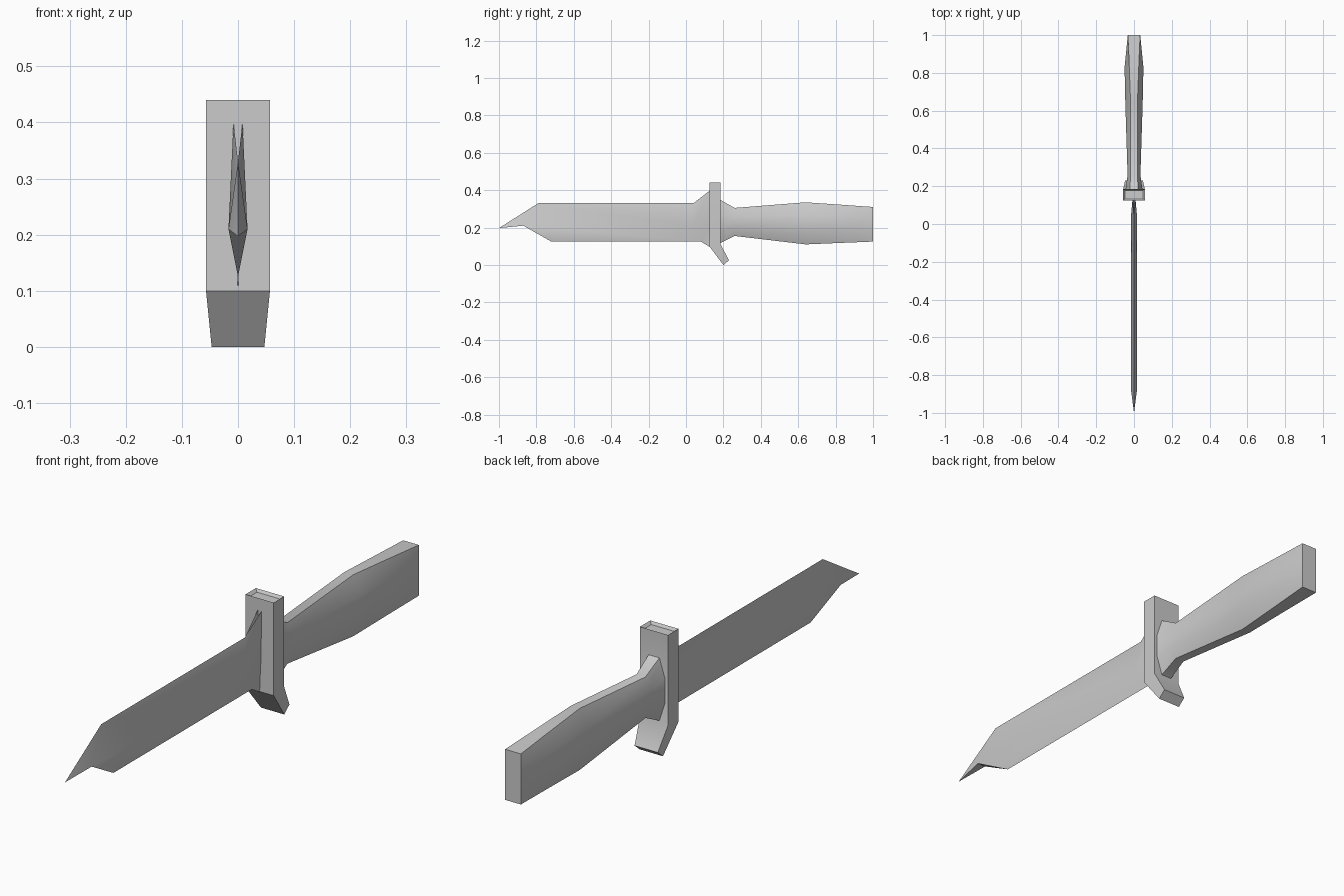
import bpy, bmesh, math

if "Cube" in bpy.data.objects:
    bpy.data.objects.remove(bpy.data.objects["Cube"])

steel = bpy.data.materials.new("grey_steel")
steel.diffuse_color = (0.6, 0.6, 0.6, 1)
steel.use_nodes = True
steel.node_tree.nodes["Principled BSDF"].inputs["Base Color"].default_value = steel.diffuse_color


def build(name, verts, faces, angle=35):
    """Make one mesh part with outward normals and edge-aware smooth shading."""
    mesh = bpy.data.meshes.new(name)
    mesh.from_pydata(verts, [], faces)
    bm = bmesh.new()
    bm.from_mesh(mesh)
    bmesh.ops.recalc_face_normals(bm, faces=bm.faces)
    bm.to_mesh(mesh)
    bm.free()
    mesh.materials.append(steel)
    obj = bpy.data.objects.new(name, mesh)
    bpy.context.collection.objects.link(obj)
    bpy.ops.object.select_all(action='DESELECT')
    obj.select_set(True)
    bpy.context.view_layer.objects.active = obj
    bpy.ops.object.shade_smooth_by_angle(angle=math.radians(angle))
    return obj


def loft(name, rings, angle=35):
    """Skin a list of equal-length rings and cap both ends."""
    n = len(rings[0])
    verts = [v for r in rings for v in r]
    faces = [(k * n + i, k * n + (i + 1) % n, (k + 1) * n + (i + 1) % n, (k + 1) * n + i)
             for k in range(len(rings) - 1) for i in range(n)]
    last = (len(rings) - 1) * n
    faces += [tuple(range(n)), tuple(range(last, last + n))]
    return build(name, verts, faces, angle)


# Blade: diamond section, clipped point, and a forked flare at the guard
blade_verts = [
    (0, -1.0, 0.197),                                               # 0 tip
    (0, -0.79, 0.33), (0, 0.04, 0.33),                              # 1-2 spine
    (0.017, -0.87, 0.21), (0.017, 0.03, 0.21), (0.004, 0.13, 0.20),  # 3-5 right ridge
    (-0.017, -0.87, 0.21), (-0.017, 0.03, 0.21), (-0.004, 0.13, 0.20),  # 6-8 left ridge
    (0, -0.72, 0.125), (0, 0.08, 0.125), (0, 0.13, 0.095),          # 9-11 cutting edge
    (0.008, 0.13, 0.40), (-0.008, 0.13, 0.40), (0, 0.13, 0.32),     # 12-14 fork
]
blade_faces = [(0, 3, 6), (3, 9, 6), (2, 12, 14), (2, 14, 13),
               (12, 5, 11, 8, 13, 14)]
for a, b, c, fork in ((3, 4, 5, 12), (6, 7, 8, 13)):
    blade_faces += [(0, 1, a), (1, 2, b, a), (a, b, 10, 9),
                    (2, fork, b), (fork, c, b), (b, c, 10), (c, 11, 10)]
build("blade", blade_verts, blade_faces, 25)

# Guard: flat bar with a hooked lower end and a shallow recess on top
guard_rows = [(0.20, 0.23, 0.0, 0.025, 0.047), (0.125, 0.185, 0.10, 0.11, 0.057),
              (0.125, 0.185, 0.44, 0.44, 0.057), (0.132, 0.178, 0.43, 0.43, 0.048)]
loft("guard", [[(-w, y0, z0), (w, y0, z0), (w, y1, z1), (-w, y1, z1)]
               for y0, y1, z0, z1, w in guard_rows])

# Handle: eight-sided grip that swells and ends in a flat rectangular butt
grip = [  # y, bottom, top, half width at sides, half width at top and bottom
    (0.18, 0.115, 0.35, 0.045, 0.022), (0.26, 0.155, 0.305, 0.034, 0.018),
    (0.64, 0.11, 0.335, 0.046, 0.018), (0.83, 0.118, 0.322, 0.05, 0.025),
    (1.0, 0.125, 0.31, 0.033, 0.032)]
rings = []
for y, lo, hi, w, t in grip:
    q = (hi - lo) * 0.3
    half = [(t, lo), (w, lo + q), (w, hi - q), (t, hi)]
    rings.append([(x, y, z) for x, z in half] + [(-x, y, z) for x, z in reversed(half)])
loft("handle", rings, 50)
